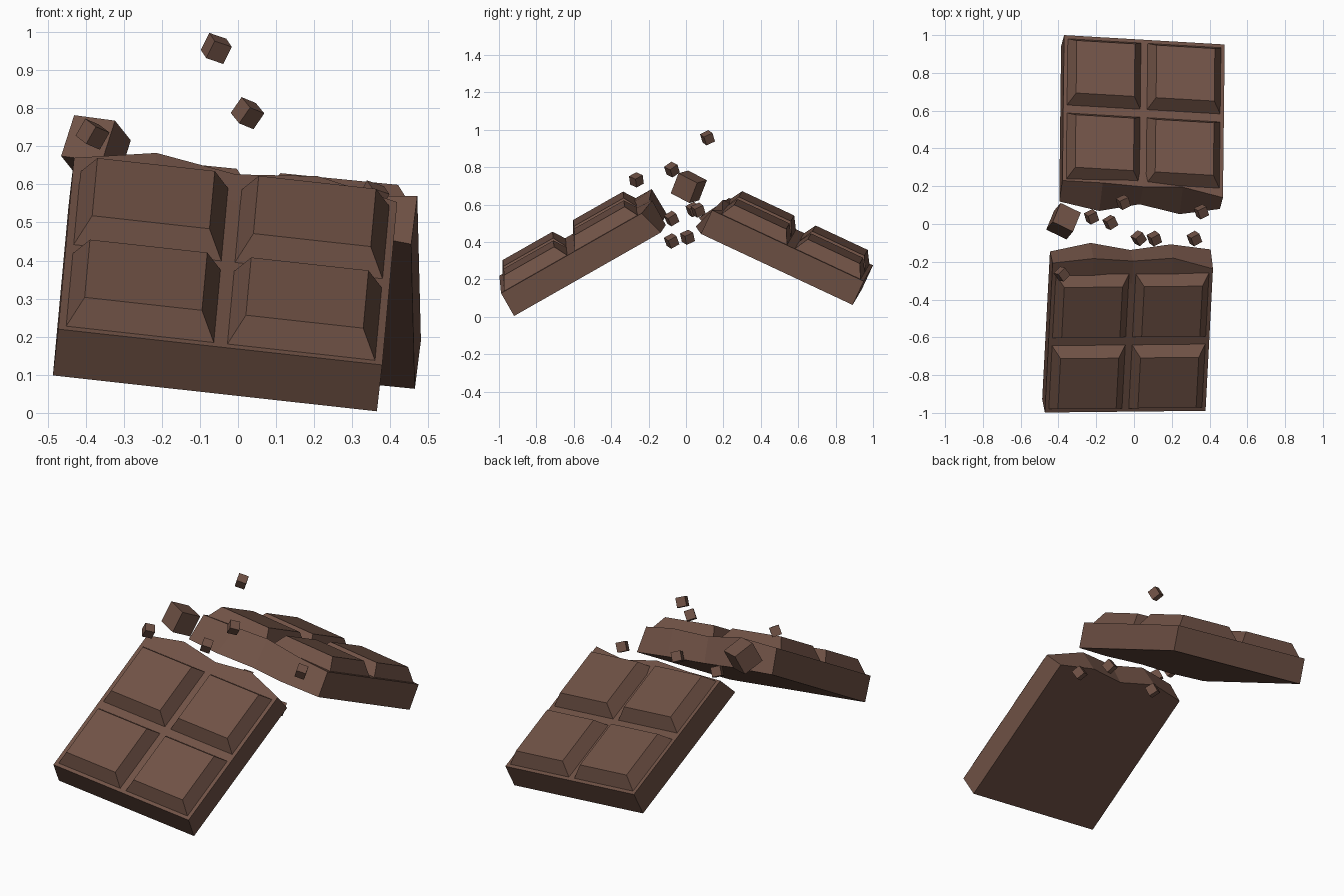
import bpy, bmesh, random
from mathutils import Vector, Matrix, Euler

if "Cube" in bpy.data.objects:
    bpy.data.objects.remove(bpy.data.objects["Cube"])

random.seed(4)
WIDTH, THICK = 0.856, 0.141

mat = bpy.data.materials.new("chocolate")
mat.diffuse_color = (0.16, 0.083, 0.06, 1)
mat.use_nodes = True
mat.node_tree.nodes["Principled BSDF"].inputs["Base Color"].default_value = mat.diffuse_color


def finish(bm, name, matrix):
    bmesh.ops.transform(bm, matrix=matrix, verts=bm.verts)
    bmesh.ops.recalc_face_normals(bm, faces=bm.faces)
    me = bpy.data.meshes.new(name)
    bm.to_mesh(me)
    bm.free()
    me.materials.append(mat)
    ob = bpy.data.objects.new(name, me)
    bpy.context.collection.objects.link(ob)
    return ob


def slab(name, matrix, top, bottom, lift):
    """Flat slab whose far end is a jagged break; top/bottom give its length at five stations."""
    bm = bmesh.new()
    grid = []
    for i in range(5):
        x = WIDTH * i / 4
        ring = [(x, 0, 0), (x, 0.78, 0), (x, top[i], lift[i]),
                (x, bottom[i], -THICK), (x, 0, -THICK)]
        grid.append([bm.verts.new(p) for p in ring])
    for a, b in zip(grid, grid[1:]):
        for j in range(5):
            k = (j + 1) % 5
            bm.faces.new((a[j], a[k], b[k], b[j]))
    bm.faces.new(grid[0])
    bm.faces.new(grid[-1])
    return finish(bm, name, matrix)


def block(name, matrix, x0, y0, w=0.39, l=0.387, h=0.07, t=0.04):
    """Raised square with sloping sides, sunk slightly into the slab."""
    bm = bmesh.new()
    rings = []
    for z, inset in ((-0.01, 0), (0, 0), (h, t)):
        xa, xb, ya, yb = x0 + inset, x0 + w - inset, y0 + inset, y0 + l - inset
        rings.append([bm.verts.new(p) for p in
                      ((xa, ya, z), (xb, ya, z), (xb, yb, z), (xa, yb, z))])
    for a, b in zip(rings, rings[1:]):
        for j in range(4):
            k = (j + 1) % 4
            bm.faces.new((a[j], a[k], b[k], b[j]))
    bm.faces.new(rings[0])
    bm.faces.new(rings[-1])
    return finish(bm, name, matrix)


def half(label, origin, u, w, side, top, bottom, lift):
    """One tilted half bar: u runs across, w is the face normal, side picks the break direction."""
    u, w = Vector(u).normalized(), Vector(w).normalized()
    v = w.cross(u).normalized() * side
    m = Matrix((u, v, w)).transposed().to_4x4()
    m.translation = origin
    slab(label + "_slab", m, top, bottom, lift)
    for r, y in enumerate((0.02, 0.454)):
        for c, x in enumerate((0.02, 0.446)):
            block(f"{label}_block_{r}{c}", m, x, y)


# Two halves of the snapped bar
half("front_half", (-0.472, -0.998, 0.22), (0.994, 0.0105, -0.11), (0.10, -0.497, 0.865), 1,
     (0.911, 0.948, 0.918, 0.939, 0.866), (0.901, 0.951, 0.905, 0.937, 0.903),
     (0, 0.021, 0, 0.01, 0))
half("back_half", (-0.37, 1.0, 0.275), (0.993, -0.058, -0.099), (0.114, 0.42, 0.90), -1,
     (0.850, 0.855, 0.871, 0.848, 0.895), (0.907, 0.949, 0.896, 0.94, 0.896),
     (0, 0.01, 0.025, 0, 0))


# Flying crumbs
def crumb(name, pos, size, rot):
    bm = bmesh.new()
    bmesh.ops.create_cube(bm, size=size)
    return finish(bm, name, Matrix.Translation(pos) @ Euler(rot).to_matrix().to_4x4())


crumb("large_chunk", (-0.373, 0.015, 0.695), 0.12, (-0.45, 0.12, -0.45))
spots = ((-0.057, 0.115, 0.957), (-0.225, 0.038, 0.573), (-0.125, 0.008, 0.425),
         (0.025, -0.075, 0.787), (0.108, -0.077, 0.525), (0.32, -0.077, 0.405),
         (0.357, 0.065, 0.57), (-0.382, -0.265, 0.732))
for i, p in enumerate(spots):
    crumb(f"crumb_{i}", p, 0.052,
          (0.5 + random.uniform(-0.1, 0.1), 0.3, 0.6 + random.uniform(-0.2, 0.2)))
